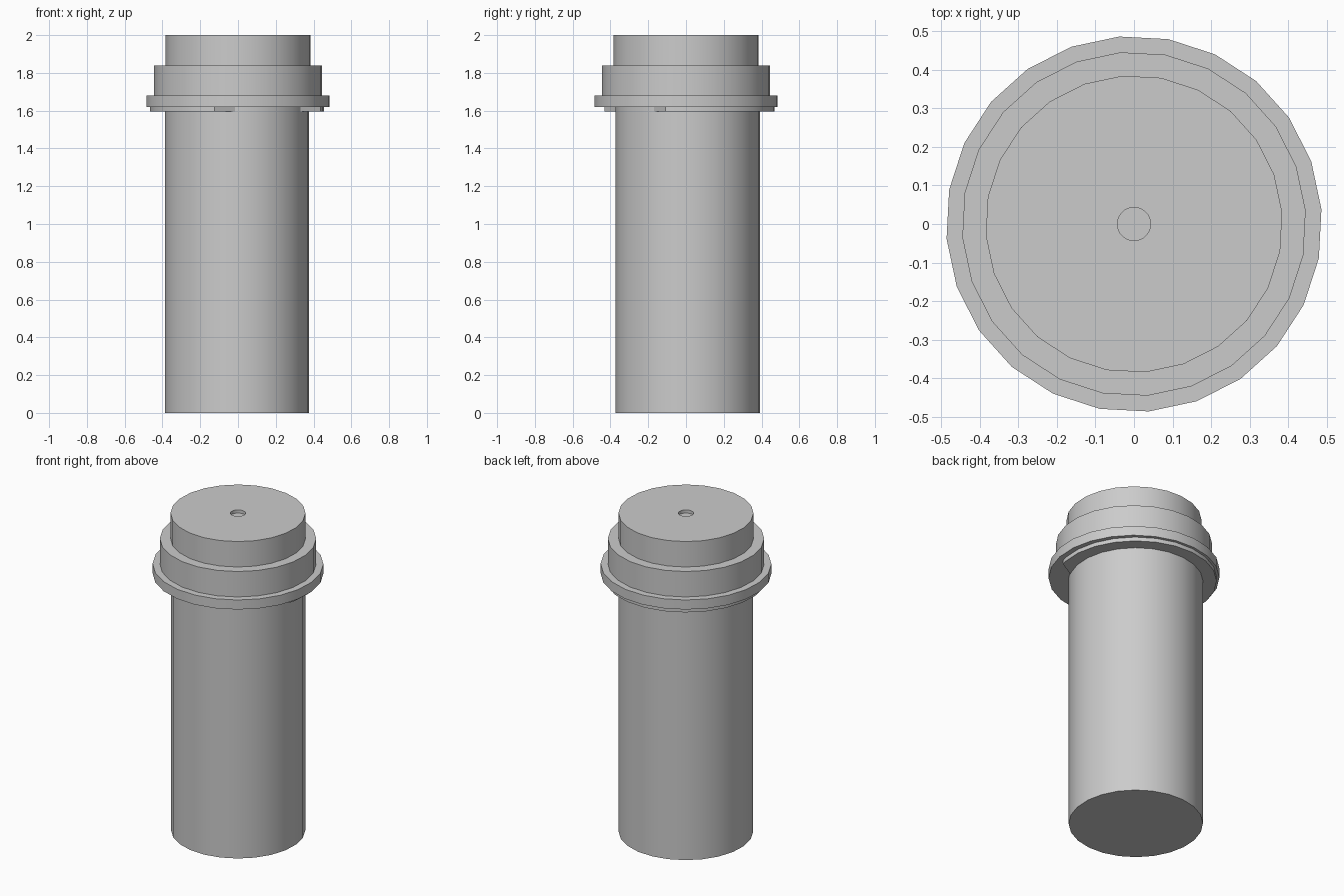
import bpy, bmesh
from math import cos, sin, pi, radians
from mathutils import Vector

SIDES = 24
PHASE = radians(4.5)
FLAT_DIR = Vector((cos(radians(-60)), sin(radians(-60)), 0))
LOWER_CENTRE = FLAT_DIR * -0.011      # tube and locating plate sit slightly off axis

cube = bpy.data.objects.get("Cube")
if cube:
    bpy.data.objects.remove(cube, do_unlink=True)

grey = bpy.data.materials.new("plain_grey")
grey.use_nodes = True
colour = (0.6, 0.6, 0.6, 1)
grey.diffuse_color = colour
grey.node_tree.nodes["Principled BSDF"].inputs["Base Color"].default_value = colour


def lathe(name, profile, centre=Vector(), flat=None):
    """Revolve (radius, z) points, cap both ends, optionally cut a flat side."""
    bm = bmesh.new()
    rings = []
    for r, z in profile:
        rings.append([bm.verts.new((centre.x + r * cos(PHASE + 2 * pi * i / SIDES),
                                    centre.y + r * sin(PHASE + 2 * pi * i / SIDES), z))
                      for i in range(SIDES)])
    for low, high in zip(rings, rings[1:]):
        for i in range(SIDES):
            j = (i + 1) % SIDES
            bm.faces.new((low[i], low[j], high[j], high[i]))
    bm.faces.new(rings[0][::-1])
    bm.faces.new(rings[-1])
    if flat is not None:
        cut = bmesh.ops.bisect_plane(bm, geom=bm.verts[:] + bm.edges[:] + bm.faces[:],
                                     plane_co=FLAT_DIR * flat, plane_no=FLAT_DIR,
                                     clear_outer=True)
        edges = [e for e in cut["geom_cut"] if isinstance(e, bmesh.types.BMEdge)]
        bmesh.ops.holes_fill(bm, edges=edges)
    bmesh.ops.recalc_face_normals(bm, faces=bm.faces[:])
    mesh = bpy.data.meshes.new(name)
    bm.to_mesh(mesh)
    bm.free()
    mesh.materials.append(grey)
    obj = bpy.data.objects.new(name, mesh)
    bpy.context.collection.objects.link(obj)
    bpy.ops.object.select_all(action="DESELECT")
    obj.select_set(True)
    bpy.context.view_layer.objects.active = obj
    bpy.ops.object.shade_smooth_by_angle(angle=radians(30))
    return obj


# Long lower tube
lathe("lower_tube", [(0.383, 0), (0.383, 1.63)], LOWER_CENTRE)

# Thin locating plate with one flat side, under the flange
lathe("locating_plate", [(0.461, 1.595), (0.461, 1.625)], LOWER_CENTRE, flat=0.312)

# Stepped head: flange, collar, cap and shallow centre hole
lathe("stepped_head", [(0.487, 1.62), (0.487, 1.68), (0.446, 1.68), (0.446, 1.84),
                       (0.385, 1.84), (0.385, 2), (0.043, 2), (0.043, 1.98)])
